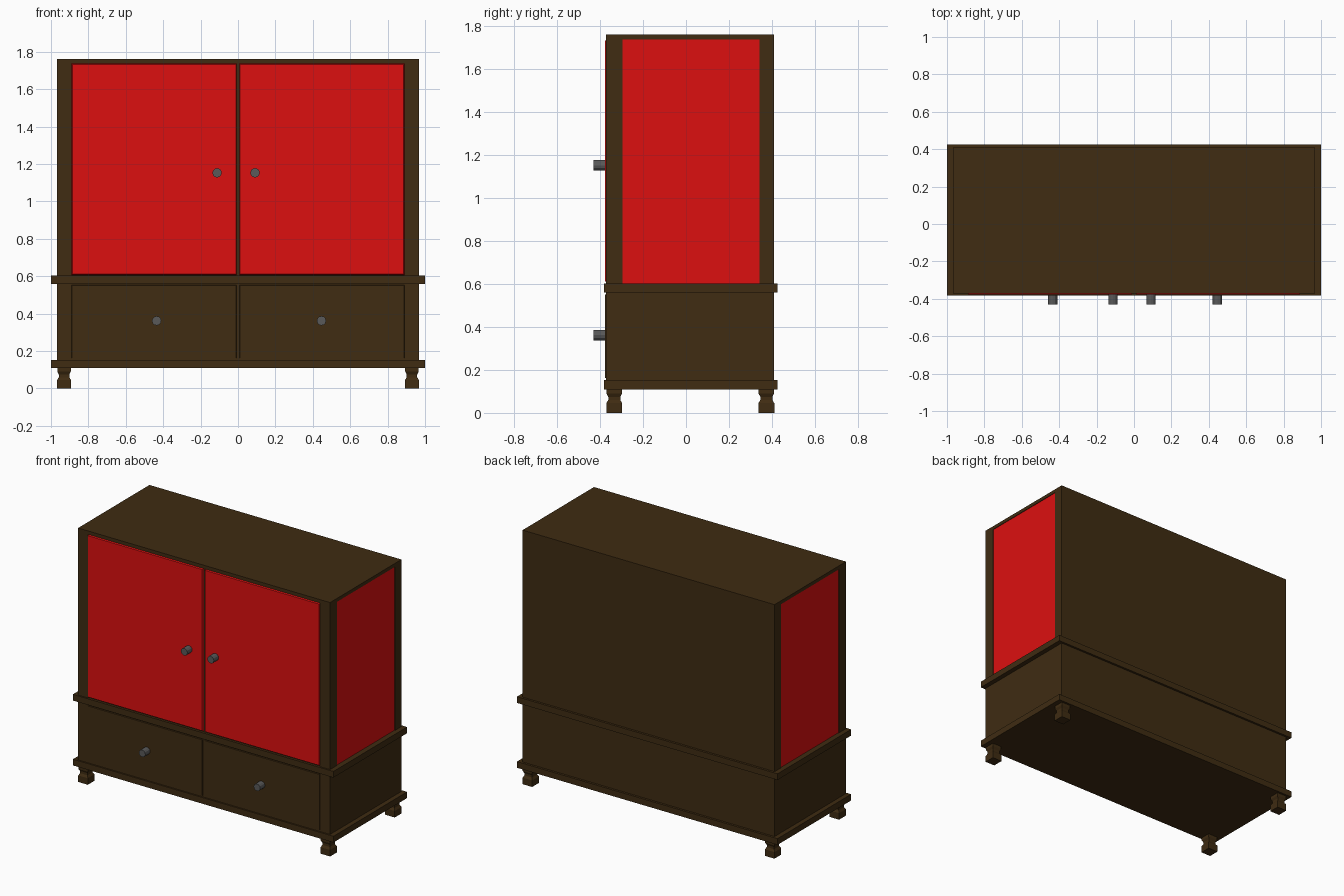
import bpy, bmesh, math
from mathutils import Matrix

if "Cube" in bpy.data.objects:
    bpy.data.objects.remove(bpy.data.objects["Cube"])


def material(name, rgb):
    m = bpy.data.materials.new(name)
    m.diffuse_color = (*rgb, 1)
    m.use_nodes = True
    m.node_tree.nodes["Principled BSDF"].inputs["Base Color"].default_value = m.diffuse_color
    return m


WOOD = material("dark_wood", (0.05, 0.025, 0.006))
RED = material("red_lacquer", (0.72, 0.005, 0.005))
METAL = material("dark_metal", (0.1, 0.1, 0.1))


def finish(name, bm, mat):
    bmesh.ops.recalc_face_normals(bm, faces=bm.faces)
    me = bpy.data.meshes.new(name)
    bm.to_mesh(me)
    bm.free()
    me.materials.append(mat)
    ob = bpy.data.objects.new(name, me)
    bpy.context.collection.objects.link(ob)
    return ob


def box(name, x, y, z, mat, chamfer=0):
    """Box from (min, max) ranges; chamfer tapers the front face inward."""
    bm = bmesh.new()
    front = []
    for v in bmesh.ops.create_cube(bm, size=1)["verts"]:
        if v.co.y < 0:
            front.append(v)
        v.co = [r[0] + (c + 0.5) * (r[1] - r[0]) for r, c in zip((x, y, z), v.co)]
    cx, cz = sum(x) / 2, sum(z) / 2
    for v in front:
        v.co.x += chamfer if v.co.x < cx else -chamfer
        v.co.z += chamfer if v.co.z < cz else -chamfer
    return finish(name, bm, mat)


def square_leg(name, cx, cy):
    """Square leg with a waisted profile of (z, half width)."""
    profile = [(0, 0.037), (0.045, 0.037), (0.06, 0.028), (0.075, 0.028),
               (0.09, 0.036), (0.115, 0.036)]
    bm = bmesh.new()
    rings = [[bm.verts.new((cx + sx * h, cy + sy * h, z))
              for sx, sy in ((-1, -1), (1, -1), (1, 1), (-1, 1))] for z, h in profile]
    for a, b in zip(rings, rings[1:]):
        for i in range(4):
            j = (i + 1) % 4
            bm.faces.new((a[i], a[j], b[j], b[i]))
    bm.faces.new(rings[0])
    bm.faces.new(rings[-1])
    finish(name, bm, WOOD)


def knob(name, x, z):
    bm = bmesh.new()
    rot = Matrix.Translation((x, -0.399, z)) @ Matrix.Rotation(math.pi / 2, 4, "X")
    bmesh.ops.create_cone(bm, cap_ends=True, segments=12, radius1=0.025,
                          radius2=0.025, depth=0.062, matrix=rot)
    finish(name, bm, METAL)


F, B, W = -0.372, 0.41, 0.967   # body front, back, half width

# Base cabinet and moulding slabs
box("base_cabinet", (-W, W), (F, B), (0.15, 0.565), WOOD)
for name, z in (("bottom_slab", (0.11, 0.153)), ("middle_slab", (0.56, 0.603))):
    box(name, (-1, 1), (-0.382, 0.425), z, WOOD)

# Upper cabinet: core, back and top
box("upper_core", (-0.95, 0.95), (-0.365, 0.4), (0.6, 1.745), WOOD)
box("back_panel", (-W, W), (0.385, B), (0.6, 1.738), WOOD)
box("top_board", (-W, W), (F, B), (1.738, 1.762), WOOD)

for s, side in ((-1, "left"), (1, "right")):
    def span(a, b):
        return tuple(sorted((s * a, s * b)))

    # Corner posts, side panels and legs
    box(side + "_front_post", span(0.89, W), (F, -0.295), (0.6, 1.738), WOOD)
    box(side + "_back_post", span(0.89, W), (0.342, B), (0.6, 1.738), WOOD)
    box(side + "_side_panel", span(0.94, 0.963), (-0.3, 0.345), (0.6, 1.739), RED)
    square_leg(side + "_front_leg", s * 0.93, -0.334)
    square_leg(side + "_back_leg", s * 0.93, 0.374)

    # Doors and drawer fronts with chamfered edges
    box(side + "_door", span(0.005, 0.893), (-0.378, -0.36), (0.606, 1.739), RED, 0.007)
    box(side + "_drawer_front", span(0.004, 0.895), (-0.377, -0.36), (0.157, 0.557), WOOD, 0.007)

# Knobs
knob("left_door_knob", -0.112, 1.153)
knob("right_door_knob", 0.091, 1.153)
knob("left_drawer_knob", -0.435, 0.362)
knob("right_drawer_knob", 0.446, 0.362)
